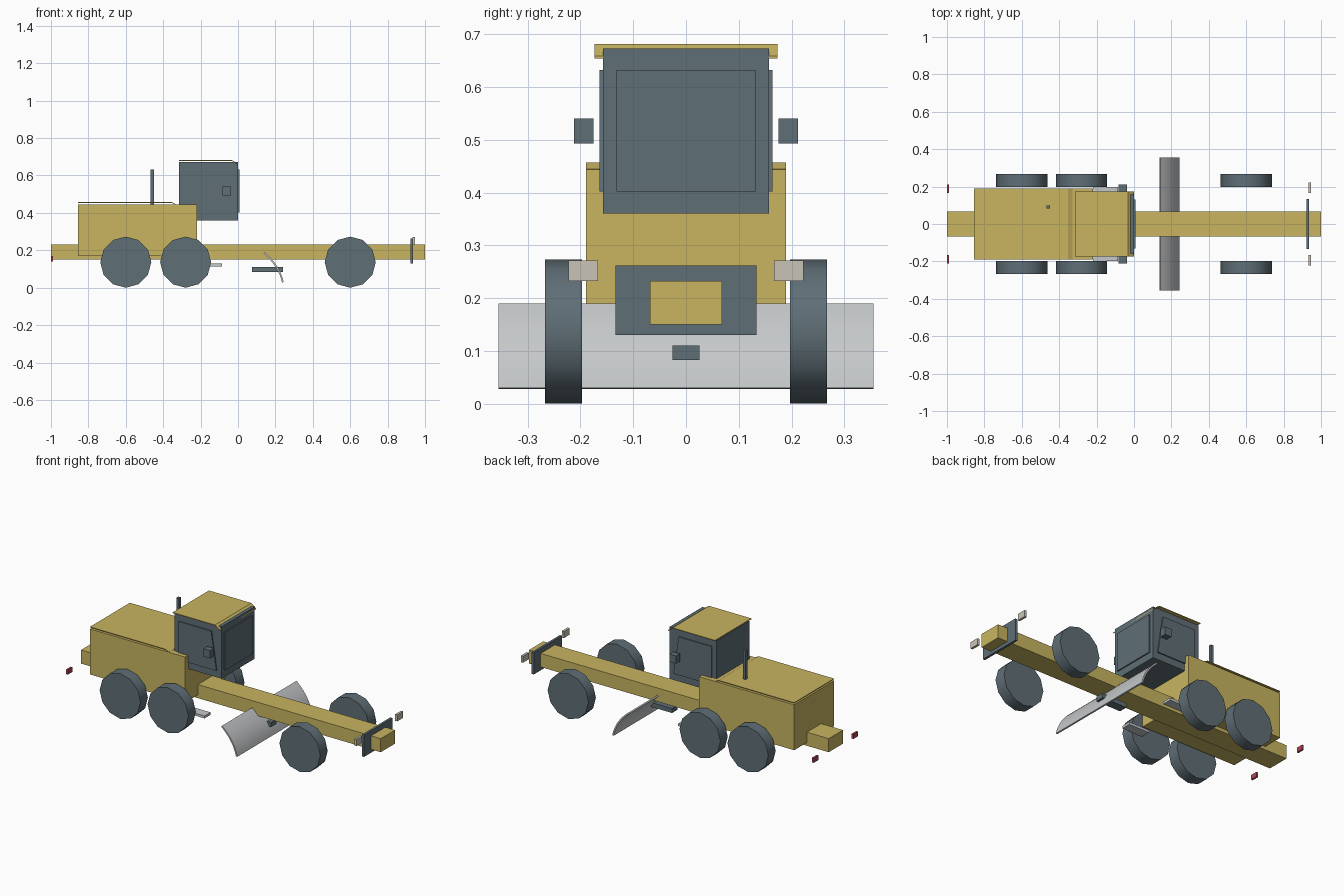
import bpy, bmesh, math
from mathutils import Vector

cube = bpy.data.objects.get("Cube")
if cube:
    bpy.data.objects.remove(cube, do_unlink=True)


def material(name, rgb):
    m = bpy.data.materials.new(name)
    m.use_nodes = True
    m.diffuse_color = (*rgb, 1)
    bsdf = next(n for n in m.node_tree.nodes if n.type == 'BSDF_PRINCIPLED')
    bsdf.inputs["Base Color"].default_value = (*rgb, 1)
    return m


YELLOW = material("yellow paint", (0.58, 0.46, 0.12))
SLATE = material("slate grey", (0.114, 0.156, 0.181))
STEEL = material("light steel", (0.56, 0.58, 0.59))
CREAM = material("lamp cream", (0.59, 0.55, 0.47))
RED = material("lamp red", (0.42, 0.06, 0.09))


def make(name, bm, mat):
    bmesh.ops.recalc_face_normals(bm, faces=bm.faces)
    mesh = bpy.data.meshes.new(name)
    bm.to_mesh(mesh)
    bm.free()
    mesh.materials.append(mat)
    ob = bpy.data.objects.new(name, mesh)
    bpy.context.collection.objects.link(ob)
    return ob


def smooth(ob):
    bpy.ops.object.select_all(action='DESELECT')
    ob.select_set(True)
    bpy.context.view_layer.objects.active = ob
    bpy.ops.object.shade_smooth_by_angle(angle=math.radians(40))


def box(name, x, y, z, mat):
    bm = bmesh.new()
    bmesh.ops.create_cube(bm, size=1)
    for v in bm.verts:
        v.co = Vector([(a + b) / 2 + c * (b - a) for (a, b), c in zip((x, y, z), v.co)])
    return make(name, bm, mat)


def prism(name, outline, y0, y1, mat):
    """Extrude an x-z outline from y0 to y1."""
    bm = bmesh.new()
    face = bm.faces.new([bm.verts.new((x, y0, z)) for x, z in outline])
    new = bmesh.ops.extrude_face_region(bm, geom=[face])["geom"]
    moved = [g for g in new if isinstance(g, bmesh.types.BMVert)]
    bmesh.ops.translate(bm, verts=moved, vec=(0, y1 - y0, 0))
    return make(name, bm, mat)


def sheet(name, path, thick, half, mat):
    """Bent sheet following an x-z path, spanning y = -half to half."""
    under = [(x, z - thick) for x, z in reversed(path)]
    return prism(name, path + under, -half, half, mat)


# Frame, engine housing and bent hood cover
box("main_beam", (-1, 1), (-0.068, 0.068), (0.15, 0.232), YELLOW)
box("engine_housing", (-0.855, -0.22), (-0.19, 0.19), (0.17, 0.444), YELLOW)
sheet("hood_cover", [(-0.855, 0.457), (-0.352, 0.457), (-0.328, 0.445)], 0.004, 0.19, YELLOW)
box("exhaust_pipe", (-0.467, -0.45), (0.082, 0.099), (0.444, 0.633), SLATE)

# Cab with windscreen and a roof whose front lip bends down
box("cab", (-0.315, 0), (-0.157, 0.157), (0.36, 0.673), SLATE)
box("windscreen", (0, 0.007), (-0.132, 0.132), (0.402, 0.632), SLATE)
sheet("roof", [(-0.315, 0.682), (-0.032, 0.682), (0, 0.659)], 0.005, 0.173, YELLOW)

# Cutting blade: curved plate
a, b, c = Vector((0.142, 0.19)), Vector((0.225, 0.12)), Vector((0.244, 0.03))
steps = 8
curve, inner = [], []
for i in range(steps + 1):
    t = i / steps
    p = a * (1 - t) ** 2 + b * 2 * t * (1 - t) + c * t * t
    d = ((b - a) * (1 - t) + (c - b) * t).normalized()
    curve.append((p.x, p.y))
    q = p + Vector((d.y, -d.x)) * 0.009
    inner.append((q.x, q.y))
smooth(prism("grader_blade", curve + inner[::-1], -0.355, 0.355, STEEL))
box("blade_bar", (0.075, 0.24), (-0.026, 0.026), (0.083, 0.11), SLATE)

# Front plate
box("front_plate", (0.922, 0.936), (-0.134, 0.134), (0.13, 0.262), SLATE)


def wheel(name, x, y):
    r = 0.1365
    bm = bmesh.new()
    bmesh.ops.create_cone(bm, cap_ends=True, segments=12, radius1=r, radius2=r, depth=0.07)
    for v in bm.verts:
        v.co = Vector((x + v.co.x, y + v.co.z, r + v.co.y))
    smooth(make(name, bm, SLATE))


# Paired parts on both sides
for side, s in (("left", 1), ("right", -1)):
    def span(y0, y1):
        return tuple(sorted((s * y0, s * y1)))

    for place, x in (("rear", -0.6), ("middle", -0.28), ("front", 0.6)):
        wheel(f"{place}_wheel_{side}", x, s * 0.232)
    prism(f"side_window_{side}",
          [(-0.285, 0.402), (-0.03, 0.402), (-0.065, 0.632), (-0.285, 0.632)],
          s * 0.157, s * 0.164, SLATE)
    box(f"mirror_{side}", (-0.082, -0.038), span(0.175, 0.212), (0.493, 0.54), SLATE)
    box(f"cab_step_{side}", (-0.22, -0.085), span(0.14, 0.197), (0.113, 0.128), STEEL)
    box(f"headlight_{side}", (0.932, 0.946), span(0.167, 0.223), (0.232, 0.271), CREAM)
    box(f"tail_light_{side}", (-1, -0.989), span(0.167, 0.21), (0.14, 0.169), RED)
